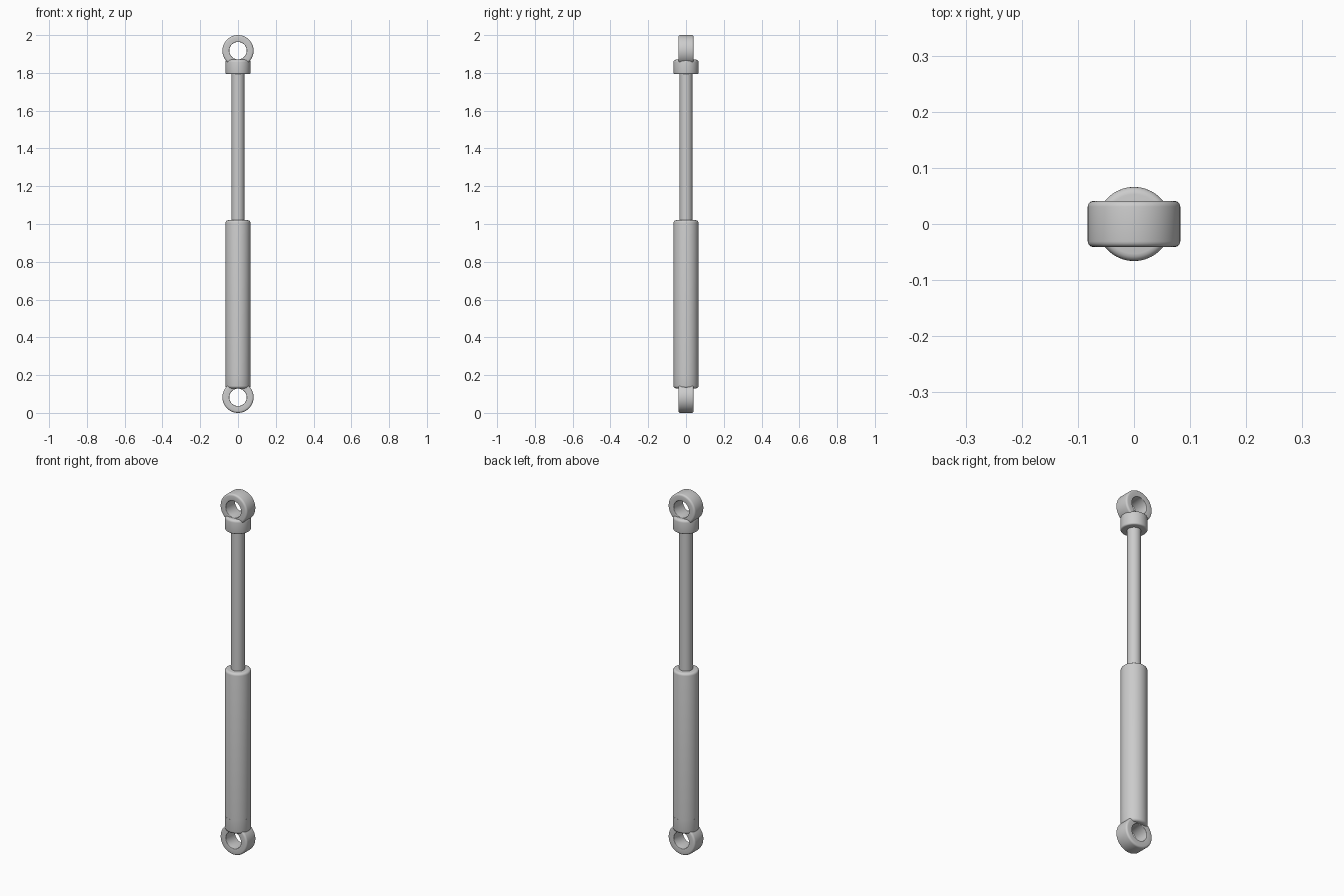
import bpy, math
from mathutils import Matrix

if "Cube" in bpy.data.objects:
    bpy.data.objects.remove(bpy.data.objects["Cube"])


def lathe(name, profile, closed=False, segs=64, matrix=Matrix()):
    """Spin (radius, height) points around z; open profiles start and end on the axis."""
    verts, rings = [], []
    for r, z in profile:
        if r < 1e-6:
            rings.append([len(verts)] * segs)
            verts.append((0, 0, z))
        else:
            rings.append(list(range(len(verts), len(verts) + segs)))
            for i in range(segs):
                a = 2 * math.pi * i / segs
                verts.append((r * math.cos(a), r * math.sin(a), z))
    faces = []
    pairs = list(zip(rings, rings[1:]))
    if closed:
        pairs.append((rings[-1], rings[0]))
    for a, b in pairs:
        for i in range(segs):
            j = (i + 1) % segs
            faces.append(tuple(dict.fromkeys((a[i], a[j], b[j], b[i]))))
    me = bpy.data.meshes.new(name)
    me.from_pydata(verts, [], faces)
    me.transform(matrix)
    ob = bpy.data.objects.new(name, me)
    bpy.context.collection.objects.link(ob)
    bpy.context.view_layer.objects.active = ob
    bpy.ops.object.select_all(action='DESELECT')
    ob.select_set(True)
    bpy.ops.object.shade_smooth_by_angle(angle=math.radians(35))
    return ob


def corner(cr, cz, rad, start, n=4):
    """Quarter-round points about (cr, cz), counter-clockwise from start degrees."""
    return [(cr + rad * math.cos(math.radians(start + 90 * i / n)),
             cz + rad * math.sin(math.radians(start + 90 * i / n))) for i in range(n + 1)]


def cylinder(name, r, z0, z1, low=0.0, high=0.0):
    prof = [(0, z0)]
    prof += corner(r - low, z0 + low, low, 270) if low else [(r, z0)]
    prof += corner(r - high, z1 - high, high, 0) if high else [(r, z1)]
    return lathe(name, prof + [(0, z1)])


def eye(name, z, r_in=0.046, r_out=0.0825, half=0.041, f=0.01, g=0.003):
    prof = (corner(r_out - f, -half + f, f, 270) + corner(r_out - f, half - f, f, 0)
            + corner(r_in + g, half - g, g, 90) + corner(r_in + g, -half + g, g, 180))
    m = Matrix.Translation((0, 0, z)) @ Matrix.Rotation(math.radians(90), 4, 'X')
    return lathe(name, prof, closed=True, matrix=m)


# mounting eyes
eye("lower_eye", 0.0825)
eye("upper_eye", 1.9175)

# end caps
cylinder("lower_cap", 0.066, 0.13, 0.207, low=0.013)
cylinder("upper_cap", 0.066, 1.793, 1.87, low=0.008, high=0.013)

# pressure tube and piston rod
cylinder("tube", 0.0655, 0.207, 1.02, high=0.013)
cylinder("rod", 0.034, 1.0, 1.8)
